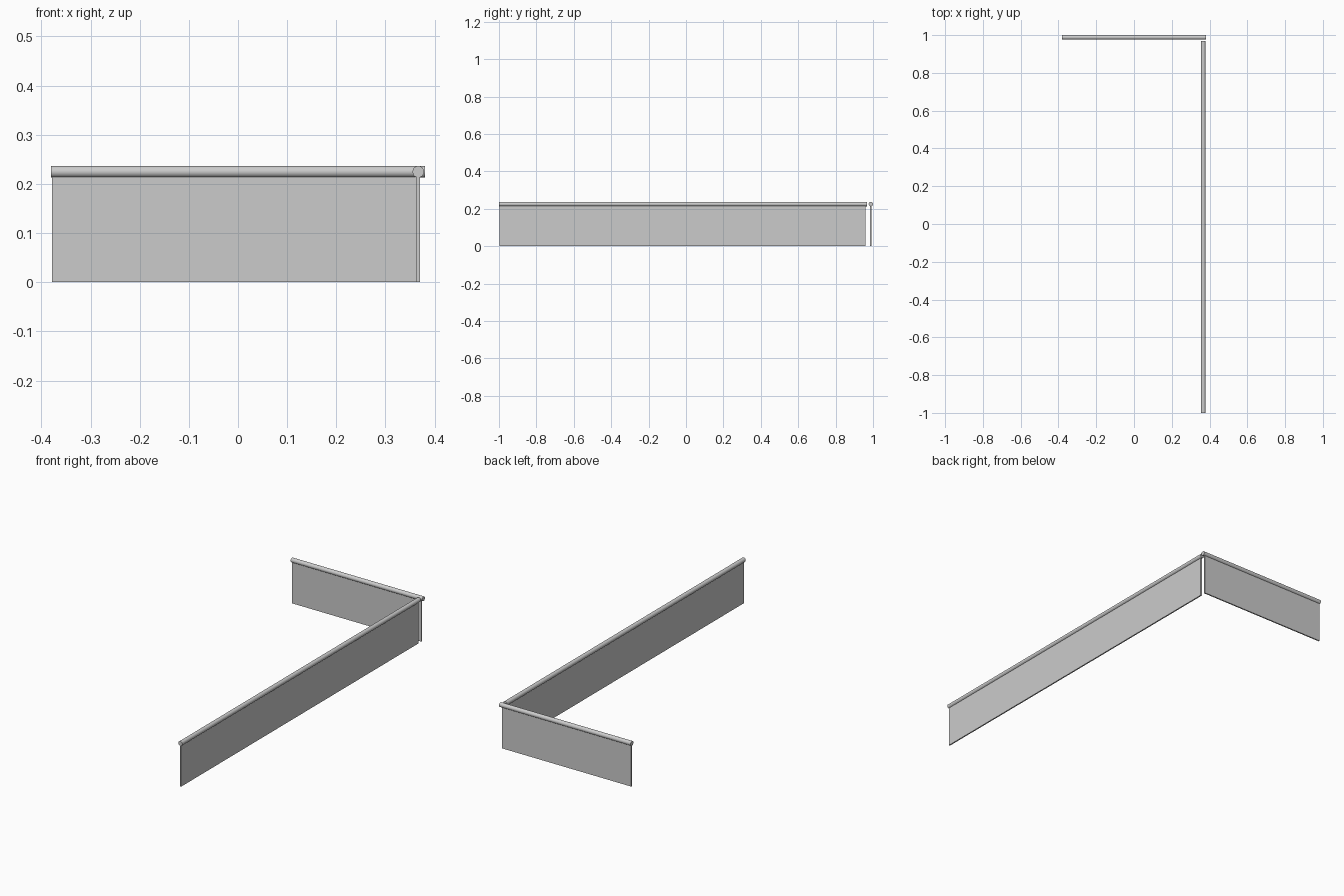
import bpy
from math import pi

if "Cube" in bpy.data.objects:
    bpy.data.objects.remove(bpy.data.objects["Cube"])

RAIL_Z, RAIL_R = 0.2248, 0.0117
THICK = 0.007


def panel(name, x0, x1, y0, y1):
    """Thin upright sheet from the ground to the middle of its rail."""
    bpy.ops.mesh.primitive_cube_add(
        size=1, location=((x0 + x1) / 2, (y0 + y1) / 2, RAIL_Z / 2))
    ob = bpy.context.object
    ob.name = name
    ob.scale = (x1 - x0, y1 - y0, RAIL_Z)


def rail(name, centre, length, rotation):
    """Round capping bar with flat ends."""
    bpy.ops.mesh.primitive_cylinder_add(
        vertices=48, radius=RAIL_R, depth=length, location=centre, rotation=rotation)
    bpy.context.object.name = name
    bpy.ops.object.shade_smooth_by_angle()


# Long side, running front to back
SIDE_X = 0.3668
panel("side_panel", SIDE_X - THICK / 2, SIDE_X + THICK / 2, -0.998, 0.96)
rail("side_rail", (SIDE_X, (-1.0 + 0.968) / 2, RAIL_Z), 1.968, (pi / 2, 0, 0))

# Short back, running left to right
BACK_Y = 1.0 - RAIL_R
panel("back_panel", -0.378, 0.370, BACK_Y - THICK / 2, BACK_Y + THICK / 2)
rail("back_rail", (0, BACK_Y, RAIL_Z), 0.76, (0, pi / 2, 0))
